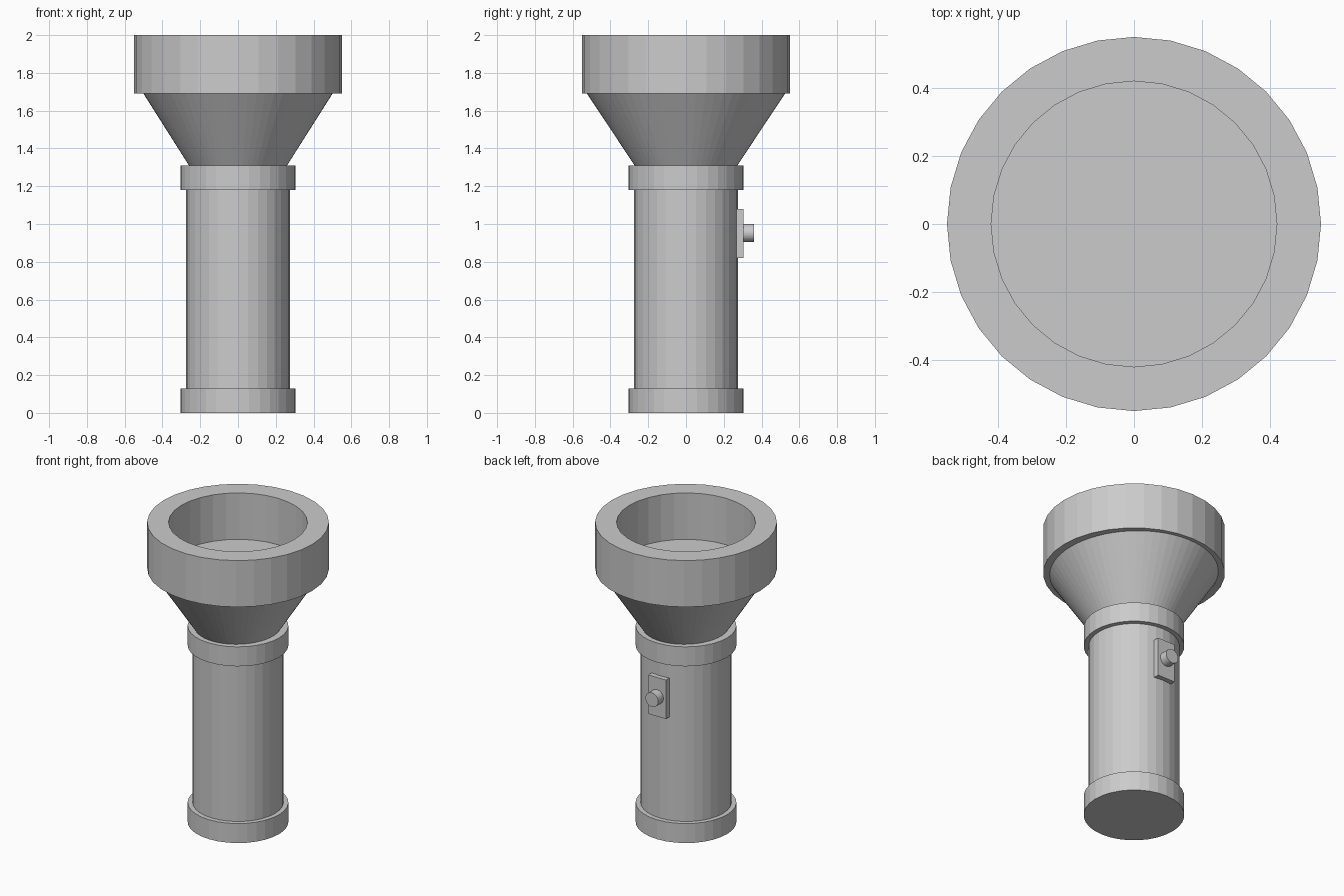
import bpy, bmesh, math
from mathutils import Matrix

if "Cube" in bpy.data.objects:
    bpy.data.objects.remove(bpy.data.objects["Cube"])


def make_object(name, bm):
    bmesh.ops.recalc_face_normals(bm, faces=bm.faces)
    mesh = bpy.data.meshes.new(name)
    bm.to_mesh(mesh)
    bm.free()
    obj = bpy.data.objects.new(name, mesh)
    bpy.context.collection.objects.link(obj)
    return obj


def cone(name, r1, r2, z0, z1, sides=32):
    """Capped cylinder or cone standing between two heights."""
    bm = bmesh.new()
    turn = Matrix.Translation((0, 0, (z0 + z1) / 2))
    bmesh.ops.create_cone(bm, cap_ends=True, segments=sides, radius1=r1,
                          radius2=r2, depth=z1 - z0, matrix=turn)
    return make_object(name, bm)


def tube(name, outer, inner, z0, z1, sides=32):
    """Open ring with a rectangular section."""
    bm = bmesh.new()
    section = [(inner, z0), (outer, z0), (outer, z1), (inner, z1)]
    rings = []
    for i in range(sides):
        a = math.tau * i / sides
        rings.append([bm.verts.new((r * math.cos(a), r * math.sin(a), z))
                      for r, z in section])
    for i in range(sides):
        a, b = rings[i], rings[(i + 1) % sides]
        for j in range(4):
            k = (j + 1) % 4
            bm.faces.new((a[j], b[j], b[k], a[k]))
    return make_object(name, bm)


# Handle with its two bands
cone("end_cap", 0.305, 0.305, 0.0, 0.13)
cone("handle", 0.275, 0.275, 0.13, 1.18)
cone("collar", 0.305, 0.305, 1.18, 1.31)

# Flared neck, slightly narrower in x; its top closes the lamp recess
neck = cone("flared_neck", 0.272, 0.524, 1.31, 1.69, 64)
neck.data.transform(Matrix.Diagonal((0.955, 1, 1, 1)))

# Thick lamp ring
tube("lamp_ring", 0.55, 0.42, 1.69, 2.0)

# Switch plate on the back of the handle
bm = bmesh.new()
bmesh.ops.create_cube(bm, size=1, matrix=Matrix.Translation((0, 0.283, 0.95))
                      @ Matrix.Diagonal((0.13, 0.044, 0.26, 1)))
make_object("switch_plate", bm)

# Round push button
bm = bmesh.new()
bmesh.ops.create_cone(bm, cap_ends=True, segments=32, radius1=0.047,
                      radius2=0.047, depth=0.06,
                      matrix=Matrix.Translation((0, 0.33, 0.952))
                      @ Matrix.Rotation(math.pi / 2, 4, 'X'))
make_object("switch_button", bm)
